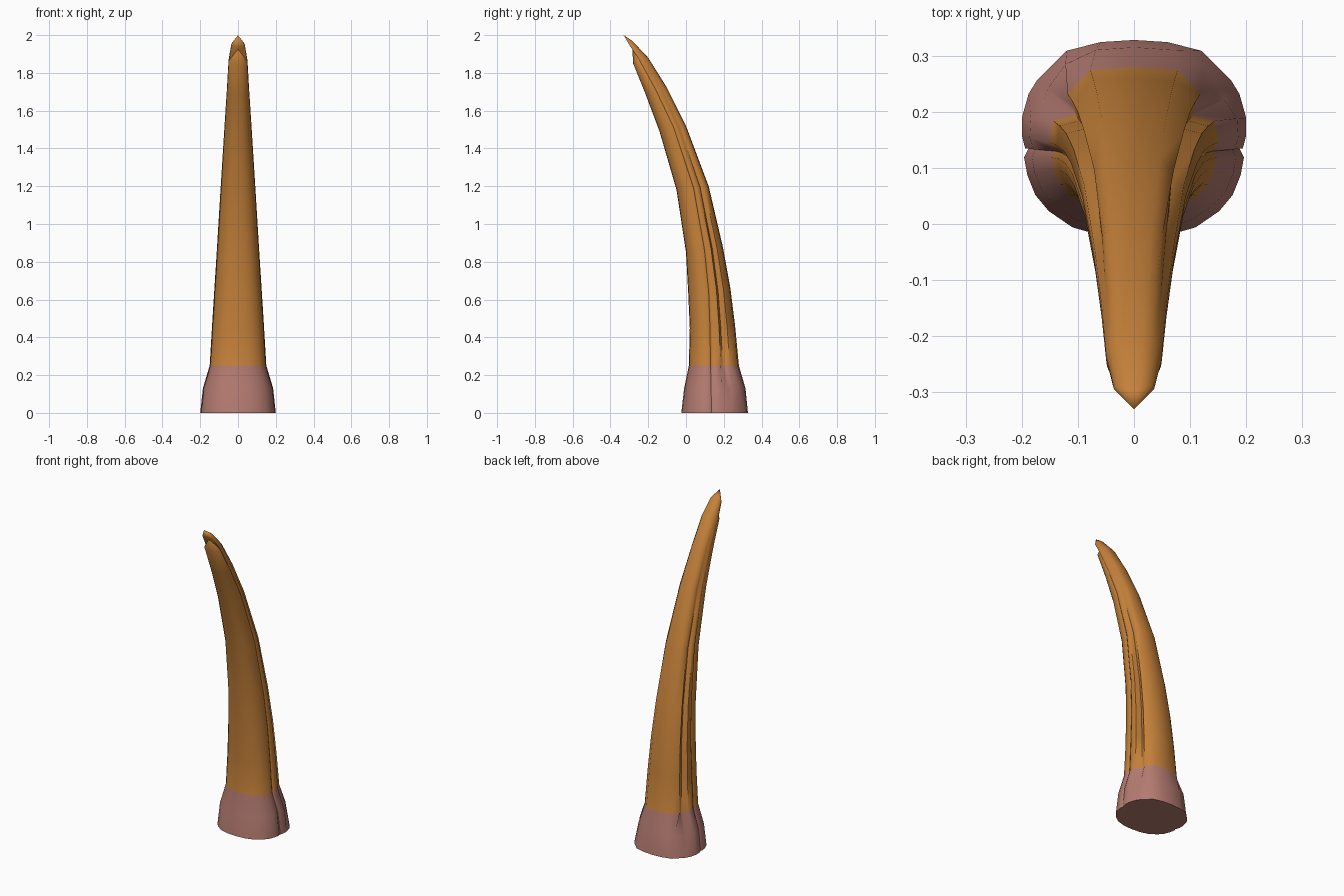
import bpy, bmesh, math

if "Cube" in bpy.data.objects:
    bpy.data.objects.remove(bpy.data.objects["Cube"])


def mat(name, col):
    m = bpy.data.materials.new(name)
    m.diffuse_color = (*col, 1)
    m.use_nodes = True
    m.node_tree.nodes["Principled BSDF"].inputs["Base Color"].default_value = m.diffuse_color
    return m


HORN = mat("amber horn", (0.56, 0.22, 0.042))
SKIN = mat("dusky pink skin", (0.46, 0.2, 0.165))

# stations along the beak: ridge (y,z), seam (y,z), lower edge (y,z), half width
ST = [
    ((.328, 0), (.135, 0), (-.025, 0), .2),
    ((.315, .13), (.133, .13), (-.01, .13), .186),
    ((.28, .25), (.13, .25), (.015, .25), .15),
    ((.26, .46), (.127, .45), (.02, .45), .138),
    ((.235, .66), (.12, .64), (.012, .63), .126),
    ((.195, .88), (.098, .86), (0, .85), .112),
    ((.12, 1.2), (.04, 1.19), (-.05, 1.18), .092),
    ((0, 1.52), (-.065, 1.51), (-.14, 1.49), .072),
    ((-.1, 1.72), (-.16, 1.71), (-.215, 1.69), .059),
    ((-.2, 1.88), (-.245, 1.865), (-.28, 1.85), .05),
    ((-.285, 1.97), (-.295, 1.94), (-.283, 1.9), .036),
]

# half sections: (share of half width, share of seam-to-edge distance)
ROUND = [(.97, 0), (1, .12), (1, .28), (.94, .5), (.87, .62), (.6, .9), (.3, .98), (0, 1)]
GROOVED = [(.94, 0), (1, .1), (.96, .36), (.7, .43), (.72, .54), (.79, .68), (.52, .96), (0, 1)]
LOWER = [(.94, 0), (.98, .1), (.95, .3), (.88, .52), (.76, .7), (.55, .88), (.3, .97), (0, 1)]


def mandible(name, edge, count, tip, groove):
    bm = bmesh.new()
    rings = []
    for i, s in enumerate(ST[:count]):
        (ey, ez), (sy, sz), hw = s[edge], s[1], s[3]
        # side groove is deepest in the horn, fading to the base and the tip
        g = groove * (0, .3, 1, 1, 1, 1, .9, .6, .35, .1, 0)[i]
        base = ROUND if groove else LOWER
        half = [(a[0] * (1 - g) + b[0] * g, a[1] * (1 - g) + b[1] * g)
                for a, b in zip(base, GROOVED)]
        pts = half + [(-u, v) for u, v in reversed(half[:-1])]
        rings.append([bm.verts.new((u * hw, sy + v * (ey - sy), sz + v * (ez - sz)))
                      for u, v in pts])
    n = len(rings[0])
    for i in range(count - 1):
        for j in range(n):
            k = (j + 1) % n
            f = bm.faces.new((rings[i][j], rings[i][k], rings[i + 1][k], rings[i + 1][j]))
            f.material_index = 1 if i < 2 else 0
    cap = bm.faces.new(rings[0])
    cap.material_index = 1
    t = bm.verts.new((0, *tip))
    for j in range(n):
        bm.faces.new((rings[-1][j], rings[-1][(j + 1) % n], t))
    bmesh.ops.recalc_face_normals(bm, faces=bm.faces)
    me = bpy.data.meshes.new(name)
    bm.to_mesh(me)
    bm.free()
    me.materials.append(HORN)
    me.materials.append(SKIN)
    ob = bpy.data.objects.new(name, me)
    bpy.context.collection.objects.link(ob)
    bpy.ops.object.select_all(action='DESELECT')
    ob.select_set(True)
    bpy.context.view_layer.objects.active = ob
    bpy.ops.object.shade_smooth_by_angle(angle=math.radians(60))


# upper half with the hooked tip, and the slightly shorter lower half
mandible("upper_beak", 0, 11, (-.33, 2.0), 1)
mandible("lower_beak", 2, 10, (-.284, 1.925), 0)
